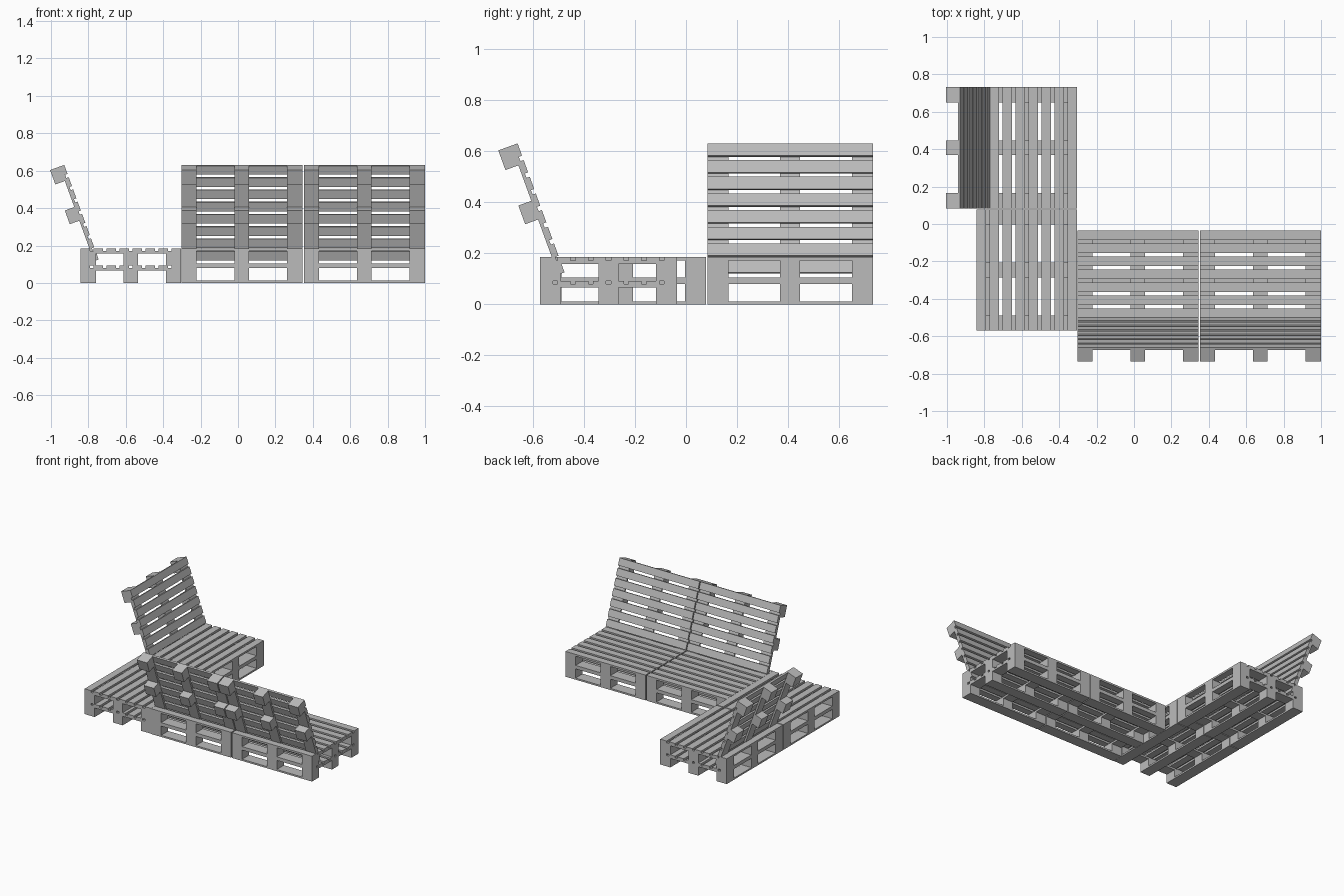
import bpy, bmesh, math
from mathutils import Matrix, Vector

if "Cube" in bpy.data.objects:
    bpy.data.objects.remove(bpy.data.objects["Cube"])

L, D, H = 0.648, 0.538, 0.0925      # pallet length, depth, height
SKID, CROSS, SLAT = 0.012, 0.066, 0.079   # skid top, crossboard bottom, slat bottom
GAP, N = 0.0185, 8                  # slat gap and count
W = (D - (N - 1) * GAP) / N

grey = bpy.data.materials.new("grey_wood")
grey.diffuse_color = (0.5, 0.5, 0.5, 1)
grey.use_nodes = True
grey.node_tree.nodes["Principled BSDF"].inputs["Base Color"].default_value = grey.diffuse_color


def thirds(total):
    """Start and end of the end, middle and end supports."""
    return [(0, 0.082), (total / 2 - 0.039, total / 2 + 0.039), (total - 0.082, total)]


def make(name, boxes, matrix):
    """One object from a list of (x0, x1, y0, y1, z0, z1) boxes."""
    bm = bmesh.new()
    for x0, x1, y0, y1, z0, z1 in boxes:
        m = Matrix.Translation(((x0 + x1) / 2, (y0 + y1) / 2, (z0 + z1) / 2))
        m = m @ Matrix.Diagonal((x1 - x0, y1 - y0, z1 - z0, 1))
        bmesh.ops.create_cube(bm, size=1, matrix=m)
    mesh = bpy.data.meshes.new(name)
    bm.to_mesh(mesh)
    bm.free()
    mesh.materials.append(grey)
    ob = bpy.data.objects.new(name, mesh)
    ob.matrix_world = matrix
    bpy.context.collection.objects.link(ob)


def pallet(name, matrix, rows, skids):
    """Slats on crossboards on rows of blocks, with optional bottom skids."""
    xs, ys = thirds(L), thirds(D)
    make(name + "_slats", [(0, L, i * (W + GAP), i * (W + GAP) + W, SLAT, H)
                           for i in range(N)], matrix)
    make(name + "_crossboards", [(*x, 0, D, CROSS, SLAT) for x in xs], matrix)
    make(name + "_blocks", [(*x, *y, SKID, CROSS) for x in xs for y in ys[:rows]], matrix)
    if skids:
        make(name + "_skids", [(0, L, *y, 0, SKID) for y in ys], matrix)


def seat(name, x, y, turn, back):
    """Two stacked pallets, plus a leaning pallet as backrest."""
    base = Matrix.Translation((x, y, 0)) @ Matrix.Rotation(math.radians(turn), 4, 'Z')
    for i, level in enumerate(("lower", "upper")):
        pallet(f"{name}_{level}_pallet", base @ Matrix.Translation((0, 0, i * H)), 3, True)
    if back:
        lean = (base @ Matrix.Translation((0, -0.087, 0.631))
                @ Matrix.Rotation(math.radians(-70), 4, 'X')
                @ Matrix.Translation((0, 0, -H)))
        pallet(name + "_backrest", lean, 2, False)


# front run along x, then the side run turned to face +x
seat("middle_seat", -0.303, -0.573, 0, True)
seat("right_seat", 0.352, -0.573, 0, True)
seat("corner_seat", -0.842, 0.078, -90, False)
seat("side_seat", -0.842, 0.732, -90, True)
